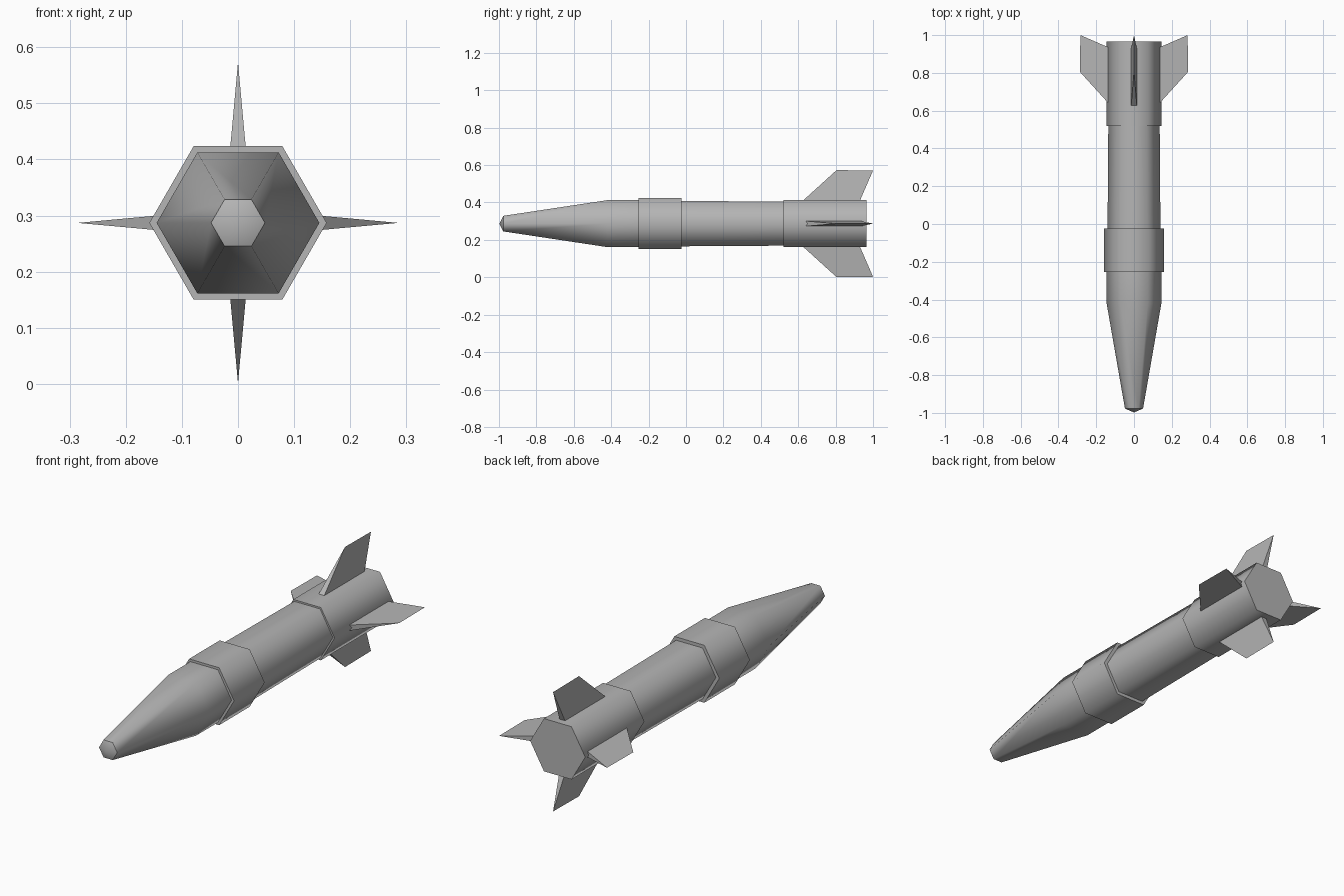
import bpy
import math
from mathutils import Matrix, Vector

if "Cube" in bpy.data.objects:
    bpy.data.objects.remove(bpy.data.objects["Cube"], do_unlink=True)

AXIS_Z = 0.287   # height of the long axis
SIDES = 6

grey = bpy.data.materials.new("plain grey")
grey.use_nodes = True
colour = (0.46, 0.46, 0.46, 1)
grey.diffuse_color = colour
grey.node_tree.nodes["Principled BSDF"].inputs["Base Color"].default_value = colour


def add_object(name, verts, faces):
    mesh = bpy.data.meshes.new(name)
    mesh.from_pydata(verts, [], faces)
    mesh.materials.append(grey)
    obj = bpy.data.objects.new(name, mesh)
    bpy.context.collection.objects.link(obj)
    return obj


def hex_section(name, profile, point=None):
    """Six-sided tube along y from (y, radius) rings, with flat ends or a front point."""
    verts = []
    for y, r in profile:
        for i in range(SIDES):
            a = math.tau * i / SIDES
            verts.append((r * math.cos(a), y, AXIS_Z + r * math.sin(a)))
    faces = []
    for k in range(len(profile) - 1):
        for i in range(SIDES):
            a, b = k * SIDES + i, k * SIDES + (i + 1) % SIDES
            faces.append((a, a + SIDES, b + SIDES, b))
    last = (len(profile) - 1) * SIDES
    faces.append(tuple(range(last + SIDES - 1, last - 1, -1)))
    if point is None:
        faces.append(tuple(range(SIDES)))
    else:
        verts.append((0, point, AXIS_Z))
        faces += [(len(verts) - 1, i, (i + 1) % SIDES) for i in range(SIDES)]
    obj = add_object(name, verts, faces)
    # Soft corners along the tube, crisp rings at its ends
    bpy.ops.object.select_all(action='DESELECT')
    obj.select_set(True)
    bpy.context.view_layer.objects.active = obj
    bpy.ops.object.shade_smooth_by_angle(angle=math.radians(65))
    return obj


# Body sections from nose to tail
hex_section("nose_tip", [(-0.977, 0.048)], point=-0.998)
hex_section("nose_cone", [(-0.977, 0.048), (-0.42, 0.145), (-0.255, 0.145)])
hex_section("front_band", [(-0.255, 0.158), (-0.025, 0.158)])
hex_section("main_body", [(-0.025, 0.14), (0.52, 0.136)])
hex_section("tail_section", [(0.52, 0.145), (0.965, 0.145)])


def fin(name, angle):
    """Wedge fin: thick root inside the tail, sharp outer edge."""
    half = 0.017
    root, tip = 0.1, 0.286
    verts = [(-half, 0.6, root), (half, 0.6, root), (half, 0.92, root),
             (-half, 0.92, root), (0, 0.805, tip), (0, 1.0, tip - 0.002)]
    faces = [(0, 3, 2, 1), (0, 1, 4), (1, 2, 5, 4), (2, 3, 5), (3, 0, 4, 5)]
    turn = Matrix.Translation((0, 0, AXIS_Z)) @ Matrix.Rotation(angle, 4, 'Y')
    return add_object(name, [turn @ Vector(v) for v in verts], faces)


# Four fins around the tail
for i, side in enumerate(("top", "left", "bottom", "right")):
    fin(side + "_fin", i * math.pi / 2)
